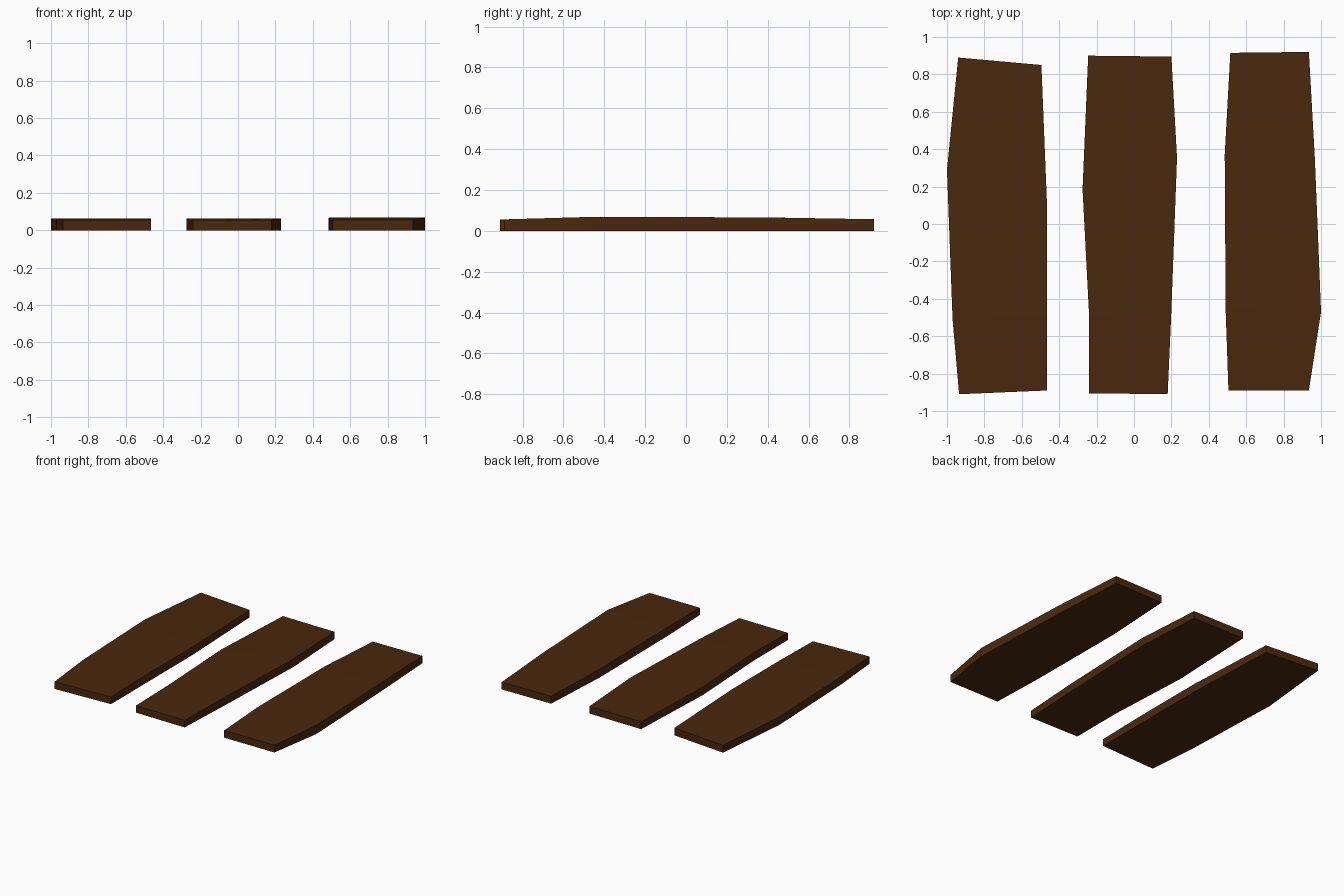
import bpy, bmesh

if "Cube" in bpy.data.objects:
    bpy.data.objects.remove(bpy.data.objects["Cube"])

wood = bpy.data.materials.new("dark_wood")
wood.diffuse_color = (0.068, 0.021, 0.004, 1)
wood.use_nodes = True
wood.node_tree.nodes["Principled BSDF"].inputs["Base Color"].default_value = wood.diffuse_color


def plank(name, left, right, heights):
    """Loft a rough-hewn board through cross-sections running front to back."""
    bm = bmesh.new()
    rings = []
    for (lx, ly), (rx, ry), h in zip(left, right, heights):
        corners = [(lx, ly, 0), (rx, ry, 0), (rx, ry, h), (lx, ly, h)]
        rings.append([bm.verts.new(c) for c in corners])
    for a, b in zip(rings, rings[1:]):
        for i in range(4):
            j = (i + 1) % 4
            bm.faces.new((a[i], a[j], b[j], b[i]))
    bm.faces.new(rings[0])
    bm.faces.new(rings[-1][::-1])
    bmesh.ops.recalc_face_normals(bm, faces=bm.faces)
    mesh = bpy.data.meshes.new(name)
    bm.to_mesh(mesh)
    bm.free()
    mesh.materials.append(wood)
    bpy.context.collection.objects.link(bpy.data.objects.new(name, mesh))


# Left board
plank("left_plank",
      [(-0.935, -0.91), (-0.97, -0.51), (-1.0, 0.29), (-0.94, 0.89)],
      [(-0.465, -0.89), (-0.465, -0.50), (-0.465, 0.10), (-0.495, 0.85)],
      [0.056, 0.063, 0.063, 0.057])
# Middle board
plank("middle_plank",
      [(-0.24, -0.905), (-0.24, -0.49), (-0.275, 0.185), (-0.245, 0.90)],
      [(0.18, -0.91), (0.20, -0.46), (0.23, 0.355), (0.20, 0.895)],
      [0.055, 0.063, 0.063, 0.057])
# Right board
plank("right_plank",
      [(0.505, -0.89), (0.49, -0.46), (0.485, 0.37), (0.515, 0.915)],
      [(0.935, -0.89), (1.0, -0.47), (0.967, 0.35), (0.935, 0.92)],
      [0.056, 0.068, 0.066, 0.057])
